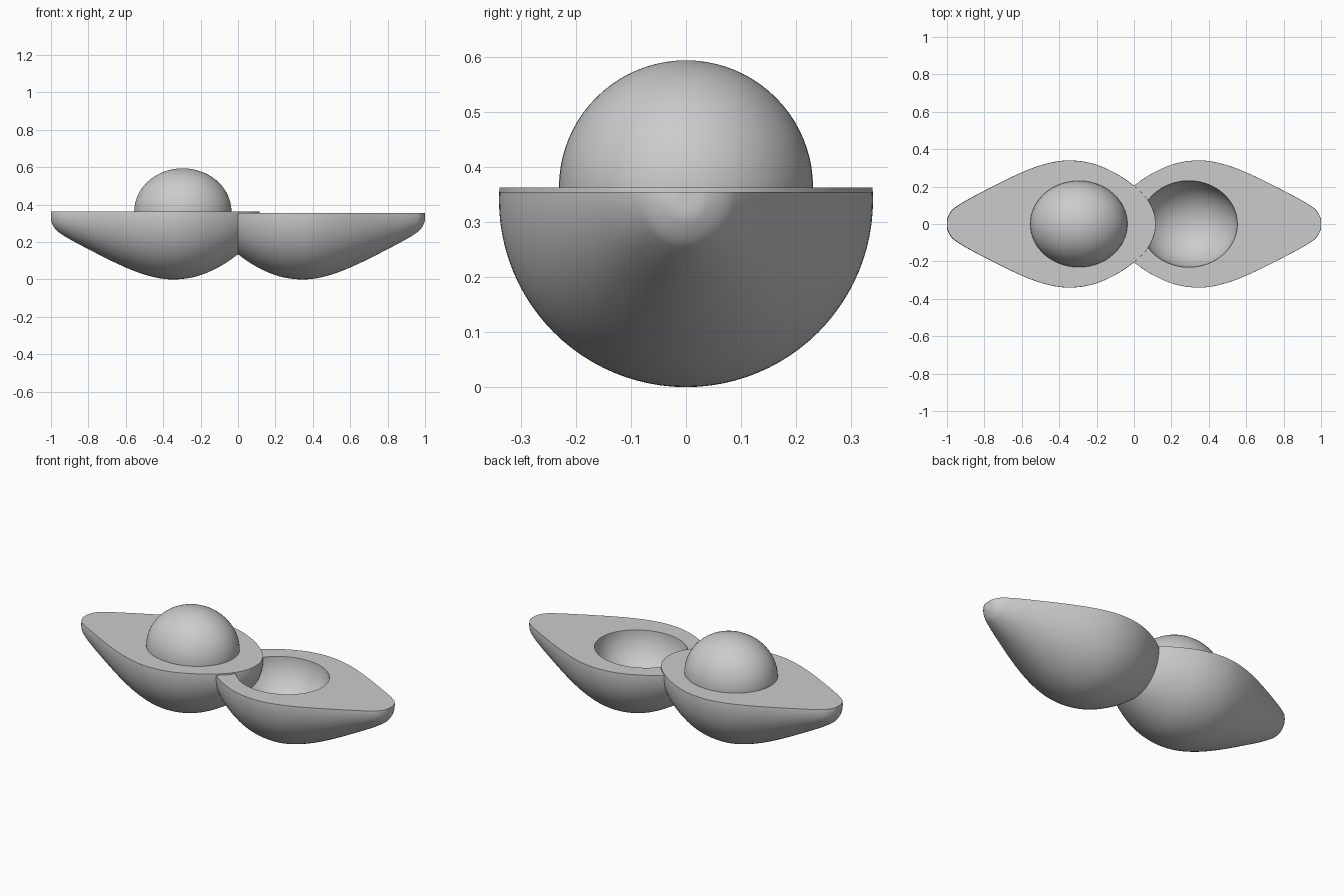
import bpy, bmesh, math
from mathutils import Vector
from mathutils.geometry import interpolate_bezier

cube = bpy.data.objects.get("Cube")
if cube:
    bpy.data.objects.remove(cube)

grey = bpy.data.materials.new("light_grey")
grey.use_nodes = True
grey.diffuse_color = (0.6, 0.6, 0.6, 1)
grey.node_tree.nodes["Principled BSDF"].inputs["Base Color"].default_value = (0.6, 0.6, 0.6, 1)

AXIS_Z = 0.34
# outline of the fruit: distance along the long axis, radius
OUTLINE = [(-1, 0), (-0.995, 0.04), (-0.96, 0.087), (-0.8, 0.178), (-0.6, 0.276),
           (-0.46, 0.325), (-0.345, 0.34), (-0.22, 0.323), (-0.1, 0.272),
           (0, 0.205), (0.07, 0.135), (0.108, 0.06), (0.116, 0)]


def smooth_path(points, steps=6):
    """Pass a smooth curve through the outline points."""
    pts = [Vector((x, r, 0)) for x, r in points]
    first, last = pts[0] * 1, pts[-1] * 1
    first, last = Vector((pts[1].x, -pts[1].y, 0)), Vector((pts[-2].x, -pts[-2].y, 0))
    ext = [first] + pts + [last]
    path = [pts[0]]
    for a, b, c, d in zip(ext, ext[1:], ext[2:], ext[3:]):
        span = (c - b).length
        t1 = (c - a).normalized() * span / 3
        t2 = (d - b).normalized() * span / 3
        path += interpolate_bezier(b, b + t1, c - t2, c, steps + 1)[1:]
    return path


def finish(bm, name):
    mesh = bpy.data.meshes.new(name)
    bmesh.ops.recalc_face_normals(bm, faces=bm.faces)
    bm.to_mesh(mesh)
    bm.free()
    mesh.materials.append(grey)
    obj = bpy.data.objects.new(name, mesh)
    bpy.context.collection.objects.link(obj)
    return obj


def select(obj):
    bpy.ops.object.select_all(action="DESELECT")
    obj.select_set(True)
    bpy.context.view_layer.objects.active = obj


def fruit_half(name, side, top):
    """Revolve the outline about the long axis and slice it flat at the top."""
    bm = bmesh.new()
    verts = [bm.verts.new((-side * p.x, max(p.y, 0), AXIS_Z)) for p in smooth_path(OUTLINE)]
    edges = [bm.edges.new(pair) for pair in zip(verts, verts[1:])]
    bmesh.ops.spin(bm, geom=verts + edges, cent=(0, 0, AXIS_Z), axis=(1, 0, 0),
                   angle=math.tau, steps=96, use_duplicate=False)
    bmesh.ops.remove_doubles(bm, verts=bm.verts, dist=0.0002)
    cut = bmesh.ops.bisect_plane(bm, geom=bm.verts[:] + bm.edges[:] + bm.faces[:],
                                 plane_co=(0, 0, top), plane_no=(0, 0, 1), clear_outer=True)
    rim = [g for g in cut["geom_cut"] if isinstance(g, bmesh.types.BMEdge)]
    bmesh.ops.contextual_create(bm, geom=rim)
    return finish(bm, name)


def stone(name, x, z):
    bm = bmesh.new()
    bmesh.ops.create_uvsphere(bm, u_segments=64, v_segments=40, radius=0.231)
    bmesh.ops.scale(bm, vec=(1.125, 1, 1), verts=bm.verts)
    bmesh.ops.translate(bm, vec=(x, 0, z), verts=bm.verts)
    return finish(bm, name)


# half holding the stone
right_half = fruit_half("right_half", -1, 0.363)
pit = stone("stone", -0.295, 0.363)

# half with the hollow
left_half = fruit_half("left_half", 1, 0.355)
cutter = stone("hollow_cutter", 0.293, 0.356)
cutter.hide_render = True
hollow = left_half.modifiers.new("hollow", "BOOLEAN")
hollow.operation = "DIFFERENCE"
hollow.solver = "EXACT"
hollow.object = cutter
select(left_half)
bpy.ops.object.modifier_apply(modifier=hollow.name)
bpy.data.objects.remove(cutter)

for obj in (right_half, pit, left_half):
    select(obj)
    bpy.ops.object.shade_smooth_by_angle(angle=math.radians(35))
